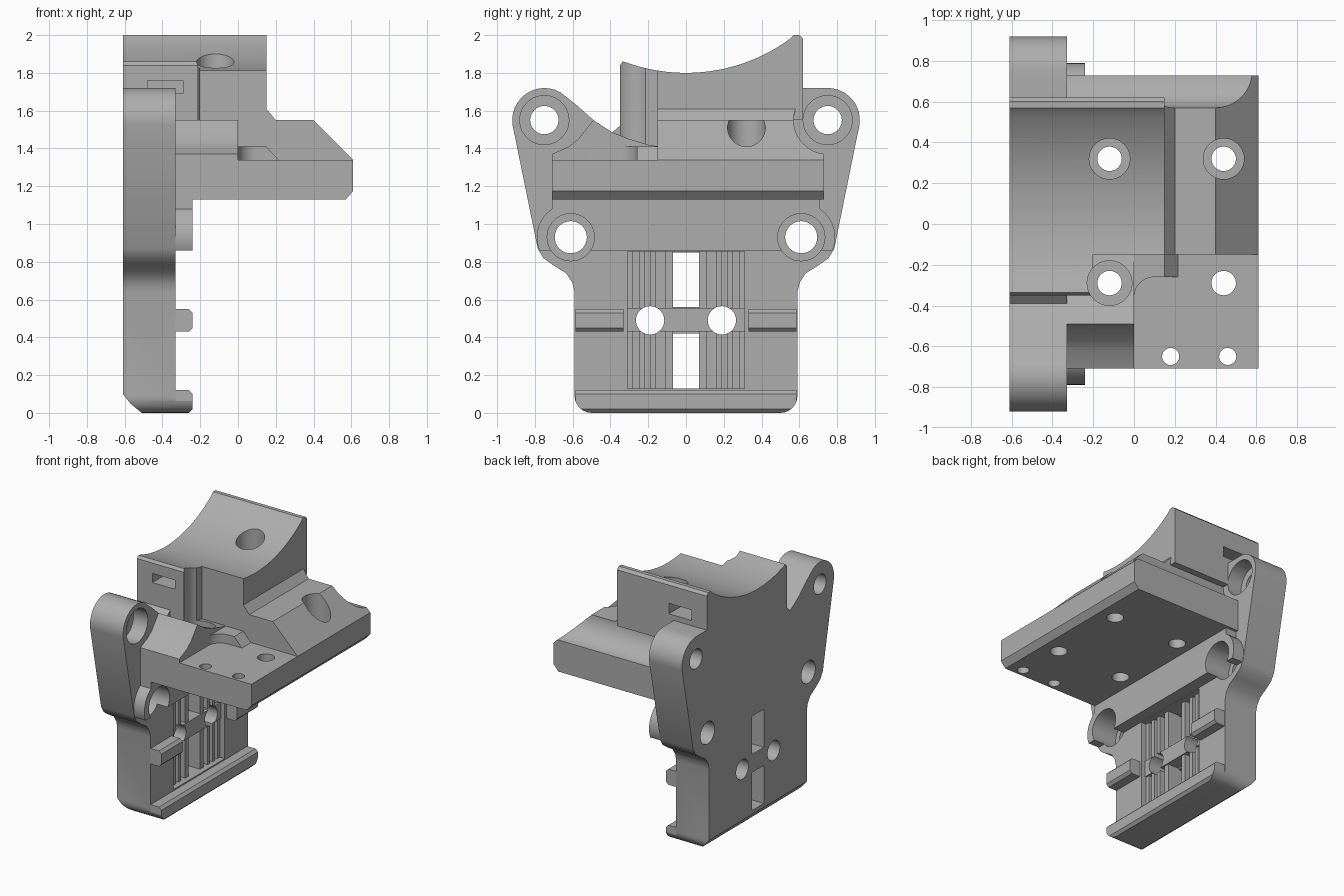
import bpy, math
from mathutils import Vector

if "Cube" in bpy.data.objects:
    bpy.data.objects.remove(bpy.data.objects["Cube"])

grey = bpy.data.materials.new("plain grey")
grey.diffuse_color = (0.42, 0.42, 0.42, 1)
grey.use_nodes = True
grey.node_tree.nodes["Principled BSDF"].inputs["Base Color"].default_value = grey.diffuse_color

def arc(cx, cy, r, a0, a1, n=12):
    return [(cx + r * math.cos(math.radians(a0 + (a1 - a0) * i / n)),
             cy + r * math.sin(math.radians(a0 + (a1 - a0) * i / n))) for i in range(n + 1)]

def prism(name, pts, axis, a, b):
    """Extrude a closed profile along an axis from a to b."""
    place = {'x': lambda p, t: (t, p[0], p[1]),
             'y': lambda p, t: (p[0], t, p[1]),
             'z': lambda p, t: (p[0], p[1], t)}[axis]
    area = sum(p[0] * q[1] - q[0] * p[1] for p, q in zip(pts, pts[1:] + pts[:1]))
    if (area < 0) != (axis == 'y'):
        pts = pts[::-1]
    n = len(pts)
    verts = [place(p, a) for p in pts] + [place(p, b) for p in pts]
    faces = [tuple(range(n))[::-1], tuple(range(n, 2 * n))]
    faces += [(i, (i + 1) % n, (i + 1) % n + n, i + n) for i in range(n)]
    me = bpy.data.meshes.new(name)
    me.from_pydata(verts, [], faces)
    me.materials.append(grey)
    ob = bpy.data.objects.new(name, me)
    bpy.context.collection.objects.link(ob)
    return ob

def box(name, x0, x1, y0, y1, z0, z1):
    return prism(name, [(x0, y0), (x1, y0), (x1, y1), (x0, y1)], 'z', z0, z1)

def rod(name, axis, u, v, r, a, b, n=40):
    return prism(name, arc(u, v, r, 0, 360 - 360 / n, n - 1), axis, a, b)

def boolean(target, tools, op):
    bpy.context.view_layer.objects.active = target
    for t in tools:
        m = target.modifiers.new(op, 'BOOLEAN')
        m.operation, m.object, m.solver = op, t, 'EXACT'
        bpy.ops.object.modifier_apply(modifier=m.name)
        bpy.data.objects.remove(t)

# Back plate with four ears and a narrower lower body
side = (arc(.50, .09, .09, -90, 0, 6)
        + [(.59, .64), (.602, .69), (.635, .74), (.70, .78), (.755, .82), (.785, .87)])
right = side + arc(.75, 1.55, .17, -10, 90)
left = arc(-.75, 1.55, .17, 60, 190) + [(-y, z) for y, z in reversed(side)]
web = [(.62, 1.72), (.62, 1.6), (-.35, 1.6), (-.35, 1.52), (-.39, 1.485), (-.49, 1.55), (-.58, 1.63)]
mount = prism("carriage_mount", right + web + left, 'x', -.61, -.33)

# Saddle block with curved top
saddle = arc(0, 2.73, .93, 250, 306, 24)
block = prism("saddle_block", [(-.35, 1.3), (-.35, 1.84), (-.335, 1.86)] + saddle
              + [(.57, 2.0), (.60, 2.0), (.62, 1.98), (.62, 1.55), (.5, 1.55), (.5, 1.3)], 'x', -.61, .15)
boolean(block, [box("corner_notch", -.2, .3, -.5, -.15, 1.2, 2.1)], 'DIFFERENCE')

# Shelf with chamfered outer edges
shelf = prism("shelf", [(-.4, 1.13), (.57, 1.13), (.61, 1.175), (.61, 1.34), (-.4, 1.34)], 'y', -.71, .73)
step = prism("sloped_step", [(-.4, 1.2), (.61, 1.2), (.61, 1.34), (.4, 1.55), (.2, 1.55),
                             (.15, 1.61), (-.4, 1.61)], 'y', -.15, .73)
boolean(step, [rod("ear_clearance", 'x', .75, 1.55, .18, -.3301, .8),
               box("side_trim", -.3301, .8, .62, .8, 1.5, 1.7)], 'DIFFERENCE')

# Raised pad beside the shelf, falling in a curve to both sides
pad = prism("raised_pad", [(-.71, 1.2), (-.71, 1.37), (-.62, 1.41), (-.57, 1.45), (-.49, 1.55),
                           (-.39, 1.485), (-.30, 1.45), (-.2, 1.42), (-.14, 1.41), (-.14, 1.2)], 'x', -.4, 0)
rib = prism("small_rib", [(-.05, 1.3), (-.05, 1.41), (.15, 1.41), (.215, 1.34), (.215, 1.3)], 'y', -.26, -.14)
fillet = prism("rib_fillet", [(-.02, -.25)] + [(-.02, -.36)] + arc(.10, -.36, .10, 180, 90, 8)
               + [(.10, -.25)], 'z', 1.3, 1.41)

# Lower boss bar joining the two bearing ears
bar = box("boss_bar", -.4, -.24, -.71, .71, .86, 1.15)
rings = []
for s in (-1, 1):
    ring = rod("bar_ring", 'x', s * .61, .93, .18, -.4, -.24)
    boolean(ring, [box("ring_trim", -.5, 0, -1, 1, .6, .86)], 'DIFFERENCE')
    rings.append(ring)

boolean(mount, [block, shelf, step, pad, rib, fillet, bar] + rings, 'UNION')

# Bottom lip and side stops
lip = prism("bottom_lip", [(-.4, 0), (-.26, 0), (-.24, .02), (-.24, .10), (-.26, .12), (-.4, .12)], 'y', -.585, .585)
boolean(lip, [prism("lip_corner", [(s * .6, -.01), (s * .5, -.01)] + [(s * y, z) for y, z in
              arc(.50, .09, .09, -90, 0, 6)] + [(s * .6, .09)], 'x', -.5, 0) for s in (-1, 1)], 'DIFFERENCE')
stops = [prism("side_stop", [(-.4, .43), (-.26, .43), (-.24, .45), (-.24, .53), (-.26, .55), (-.4, .55)],
               'y', *sorted((s * .33, s * .585))) for s in (-1, 1)]
boolean(mount, [lip] + stops, 'UNION')

# Cuts: belt channel, windows, rear bottom chamfer, cable slots
cuts = [box("belt_channel", -.46, -.30, -.31, .31, .13, .855),
        box("lower_window", -.7, -.3, -.07, .07, .13, .42),
        box("upper_window", -.7, -.3, -.07, .07, .56, .85),
        prism("rear_chamfer", [(-.7, .1), (-.61, .1), (-.57, .05), (-.51, 0), (-.5, -.1), (-.7, -.1)], 'y', -1, 1),
        box("front_slot", -.48, -.29, -.5, -.1, 1.69, 1.76),
        box("rear_slot", -.48, -.29, .4, .8, 1.76, 1.84)]
# Ear holes with counterbores
for s in (-1, 1):
    cuts += [rod("upper_ear_hole", 'x', s * .75, 1.55, .075, -.7, -.1),
             rod("upper_ear_recess", 'x', s * .75, 1.55, .13, -.45, -.33 + .02),
             rod("lower_ear_hole", 'x', s * .61, .93, .085, -.7, -.1),
             rod("lower_ear_recess", 'x', s * .61, .93, .125, -.45, -.1)]
# Vertical screw holes
for x, y, r in ((-.12, .32, .06), (-.12, -.29, .06), (.44, .32, .06), (.44, -.29, .06), (.18, -.65, .042), (.46, -.65, .042)):
    cuts.append(rod("screw_hole", 'z', x, y, r, 1, 2.2))
for x, y, r in ((-.12, .32, .10), (-.12, -.29, .11), (.44, .32, .10)):
    cuts.append(rod("screw_recess", 'z', x, y, r, 1.34, 2.2))
boolean(mount, cuts, 'DIFFERENCE')

# Belt ribs and cross pad in the channel
bits = [box("cross_pad", -.47, -.36, -.31, .31, .43, .555)]
for s in (-1, 1):
    for a, b in ((.07, .11), (.16, .19), (.22, .25), (.28, .32)):
        bits.append(box("belt_rib", -.47, -.37, *sorted((s * a, s * b)), .12, .86))
boolean(mount, bits, 'UNION')
boolean(mount, [rod("belt_screw", 'x', s * .19, .49, .075, -.7, -.1) for s in (-1, 1)], 'DIFFERENCE')

bpy.ops.object.select_all(action='DESELECT')
mount.select_set(True)
bpy.context.view_layer.objects.active = mount
bpy.ops.object.shade_smooth_by_angle(angle=math.radians(30))
